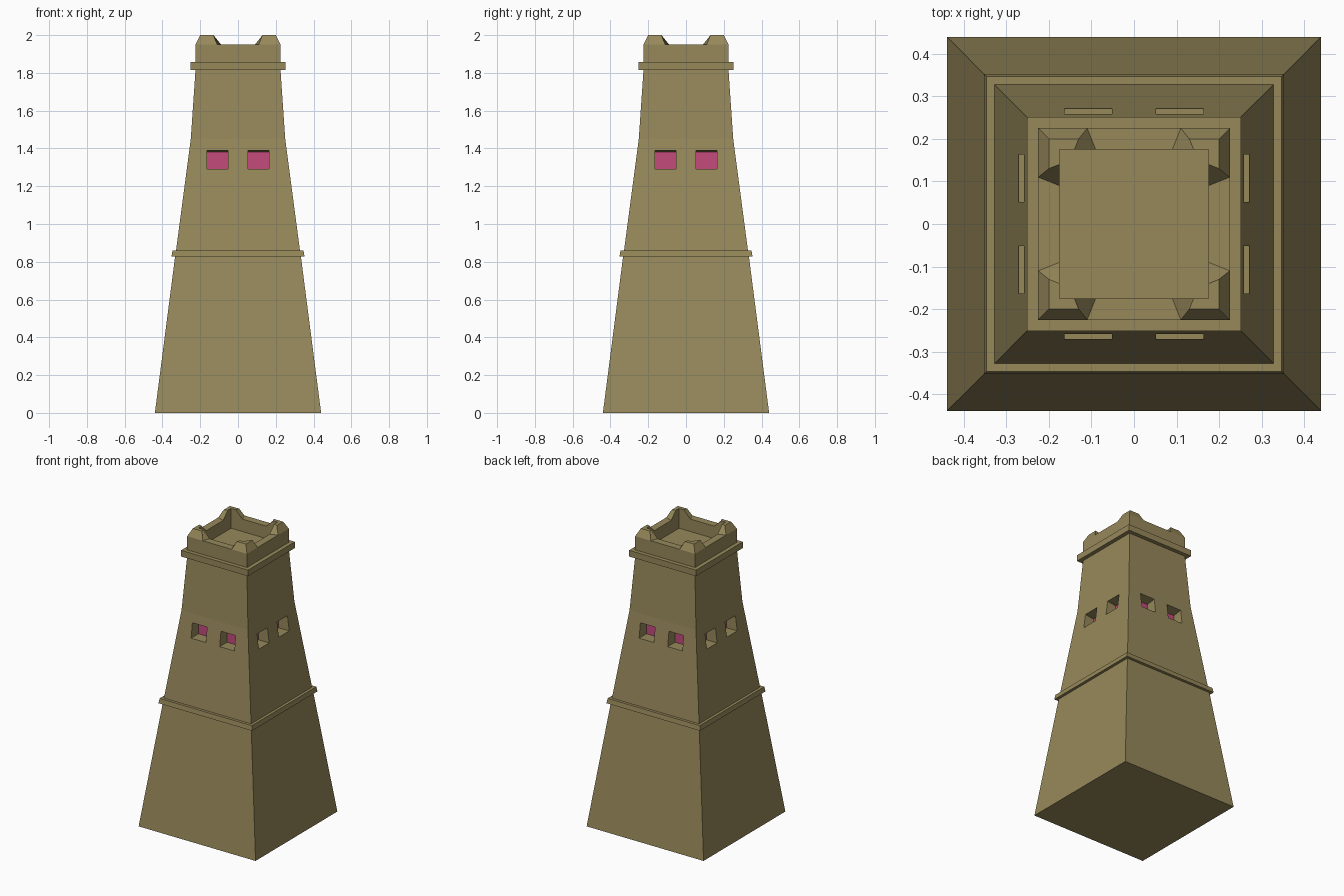
import bpy, bmesh
from math import pi
from mathutils import Matrix

if "Cube" in bpy.data.objects:
    bpy.data.objects.remove(bpy.data.objects["Cube"])


def material(name, color):
    m = bpy.data.materials.new(name)
    m.diffuse_color = (*color, 1)
    m.use_nodes = True
    m.node_tree.nodes["Principled BSDF"].inputs["Base Color"].default_value = m.diffuse_color
    return m


stone = material("stone", (0.31, 0.25, 0.105))
pink = material("window_pink", (0.55, 0.07, 0.2))


def make_object(name, bm, mat):
    bmesh.ops.recalc_face_normals(bm, faces=bm.faces)
    me = bpy.data.meshes.new(name)
    bm.to_mesh(me)
    bm.free()
    me.materials.append(mat)
    ob = bpy.data.objects.new(name, me)
    bpy.context.collection.objects.link(ob)
    return ob


def loft(bm, rings, caps=(True, True)):
    """Join closed rings of points with quads, optionally capping the ends."""
    loops = [[bm.verts.new(p) for p in r] for r in rings]
    for a, b in zip(loops, loops[1:]):
        n = len(a)
        for i in range(n):
            j = (i + 1) % n
            bm.faces.new((a[i], a[j], b[j], b[i]))
    if caps[0]:
        bm.faces.new(loops[0][::-1])
    if caps[1]:
        bm.faces.new(loops[-1])
    return [v for l in loops for v in l]


def square(h, z):
    return [(-h, -h, z), (h, -h, z), (h, h, z), (-h, h, z)]


# Tower body: square profile with two bands and a sunken roof floor
profile = [(0.44, 0), (0.333, 0.828), (0.352, 0.828), (0.347, 0.86),
           (0.328, 0.86), (0.25, 1.45), (0.225, 1.815), (0.252, 1.815),
           (0.252, 1.857), (0.225, 1.857), (0.225, 1.95), (0.175, 1.95),
           (0.175, 1.865)]
bm = bmesh.new()
loft(bm, [square(h, z) for h, z in profile])
tower = make_object("tower_body", bm, stone)

# Window recesses (cutters) and pink panes, two on each side
DEPTH = 0.19
cut, panes = bmesh.new(), bmesh.new()
for k in range(4):
    rot = Matrix.Rotation(k * pi / 2, 4, 'Z')
    for x0, x1 in ((-0.163, -0.052), (0.052, 0.163)):
        def rect(y, top):
            return [(x0, y, 1.29), (x1, y, 1.29), (x1, y, top), (x0, y, top)]
        vs = loft(cut, [rect(-DEPTH, 1.38), rect(-0.30, 1.396)])
        bmesh.ops.transform(cut, matrix=rot, verts=vs)
        vs = [panes.verts.new(p) for p in rect(-DEPTH - 0.002, 1.38)]
        panes.faces.new(vs)
        bmesh.ops.transform(panes, matrix=rot, verts=vs)
cutter = make_object("window_cutter", cut, stone)
cutter.hide_render = True

# Panes face outwards
for f in panes.faces:
    f.normal_update()
    if f.normal.dot(f.calc_center_median()) < 0:
        f.normal_flip()
me = bpy.data.meshes.new("window_panes")
panes.to_mesh(me)
panes.free()
me.materials.append(pink)
bpy.context.collection.objects.link(bpy.data.objects.new("window_panes", me))

# Carve the recesses, then drop the cutter
mod = tower.modifiers.new("windows", 'BOOLEAN')
mod.operation, mod.solver, mod.object = 'DIFFERENCE', 'EXACT', cutter
deps = bpy.context.evaluated_depsgraph_get()
carved = bpy.data.meshes.new_from_object(tower.evaluated_get(deps))
tower.modifiers.clear()
tower.data = carved
bpy.data.objects.remove(cutter)

# L-shaped raised corners on the parapet
base = [(.225, .225), (.11, .225), (.09, .175), (.175, .175), (.175, .09), (.225, .11)]
top = [(.2, .2), (.13, .2), (.14, .175), (.175, .175), (.175, .14), (.2, .13)]
bm = bmesh.new()
for k in range(4):
    vs = loft(bm, [[(x, y, 1.95) for x, y in base],
                   [(x, y, 2.0) for x, y in top]], (False, True))
    bmesh.ops.transform(bm, matrix=Matrix.Rotation(k * pi / 2, 4, 'Z'), verts=vs)
make_object("corner_battlements", bm, stone)
